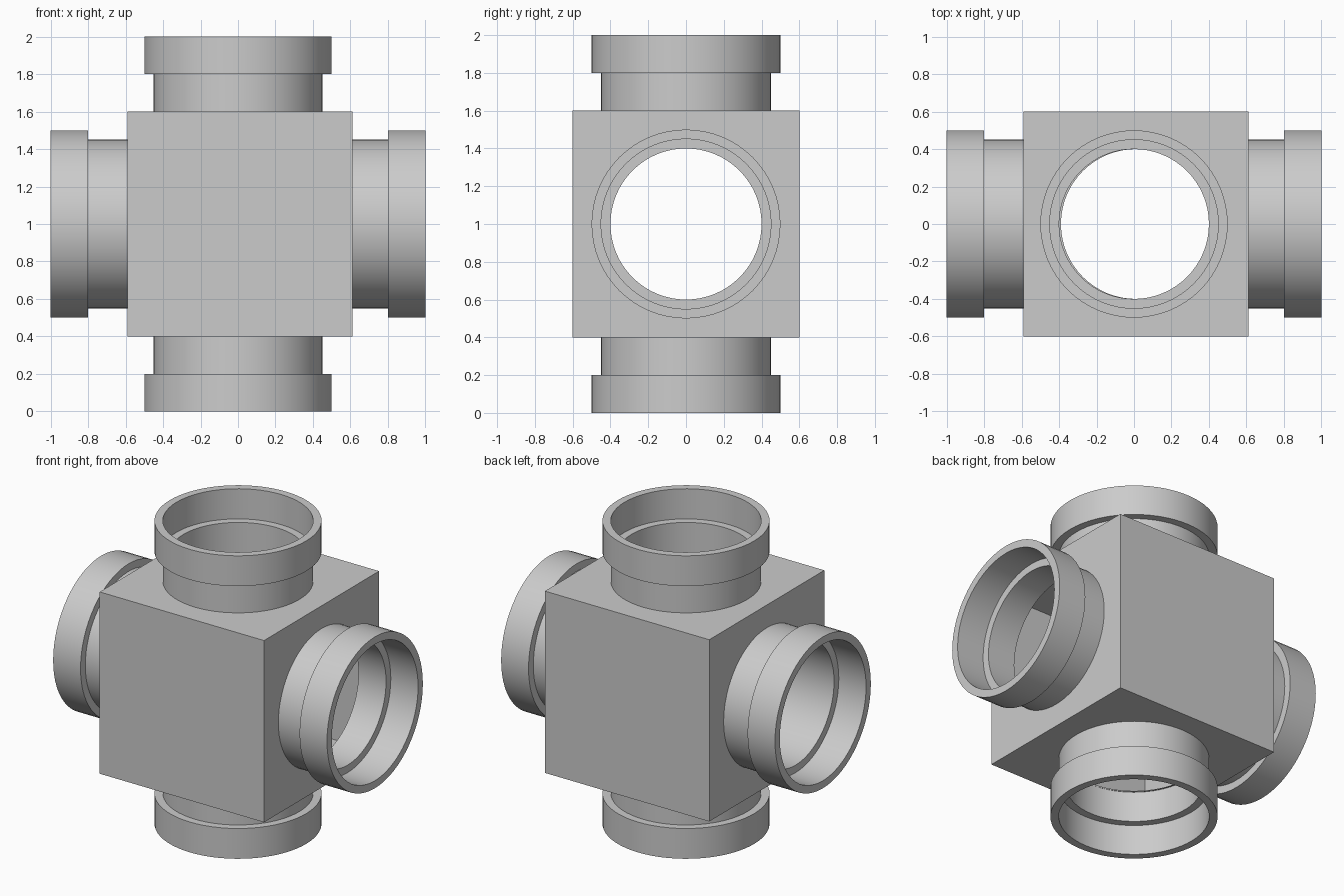
import bpy, bmesh
from math import cos, sin, pi
from mathutils import Matrix, Vector

if "Cube" in bpy.data.objects:
    bpy.data.objects.remove(bpy.data.objects["Cube"])

SEG = 64
CENTRE = Vector((0, 0, 1))


def finish(name, bm):
    mesh = bpy.data.meshes.new(name)
    bm.to_mesh(mesh)
    bm.free()
    ob = bpy.data.objects.new(name, mesh)
    bpy.context.collection.objects.link(ob)
    bpy.context.view_layer.objects.active = ob
    ob.select_set(True)
    bpy.ops.object.shade_smooth_by_angle(angle=pi / 6)
    ob.select_set(False)
    return ob


def socket(name, rot, inner_end):
    """Pipe neck with a wider collar, lathed about local z."""
    profile = [(.40, inner_end), (.45, inner_end), (.45, .80), (.50, .80),
               (.50, 1.0), (.45, 1.0), (.45, .801), (.40, .801)]
    bm = bmesh.new()
    rings = [[bm.verts.new((r * cos(2 * pi * i / SEG), r * sin(2 * pi * i / SEG), h))
              for i in range(SEG)] for r, h in profile]
    for k in range(len(rings)):
        a, b = rings[k], rings[(k + 1) % len(rings)]
        for i in range(SEG):
            j = (i + 1) % SEG
            bm.faces.new((a[i], a[j], b[j], b[i]))
    bmesh.ops.recalc_face_normals(bm, faces=bm.faces)
    bm.transform(Matrix.Translation(CENTRE) @ rot)
    return finish(name, bm)


def add_wall(bm, rot, half, hole):
    """Square wall of the box, with a round opening if hole > 0."""
    inner, outer = [], []
    for i in range(SEG):
        c, s = cos(2 * pi * i / SEG), sin(2 * pi * i / SEG)
        m = half / max(abs(c), abs(s))
        outer.append(bm.verts.new(rot @ Vector((c * m, s * m, half))))
        if hole:
            inner.append(bm.verts.new(rot @ Vector((c * hole, s * hole, half))))
    if not hole:
        bm.faces.new(outer)
        return
    for i in range(SEG):
        j = (i + 1) % SEG
        bm.faces.new((inner[i], outer[i], outer[j], inner[j]))


up = Matrix.Identity(4)
down = Matrix.Rotation(pi, 4, 'X')
right = Matrix.Rotation(pi / 2, 4, 'Y')
left = Matrix.Rotation(-pi / 2, 4, 'Y')
front = Matrix.Rotation(pi / 2, 4, 'X')
back = Matrix.Rotation(-pi / 2, 4, 'X')

# Hollow junction box, open where the pipes enter
bm = bmesh.new()
for rot in (up, down, right, left):
    add_wall(bm, rot, .6, .40)
for rot in (front, back):
    add_wall(bm, rot, .6, 0)
bmesh.ops.remove_doubles(bm, verts=bm.verts, dist=1e-4)
bm.transform(Matrix.Translation(CENTRE + Vector((.01, 0, 0))))
finish("junction_box", bm)

# Four pipe sockets
socket("top_socket", up, .59)
socket("bottom_socket", down, .59)
socket("right_socket", right, .60)
socket("left_socket", left, .45)
